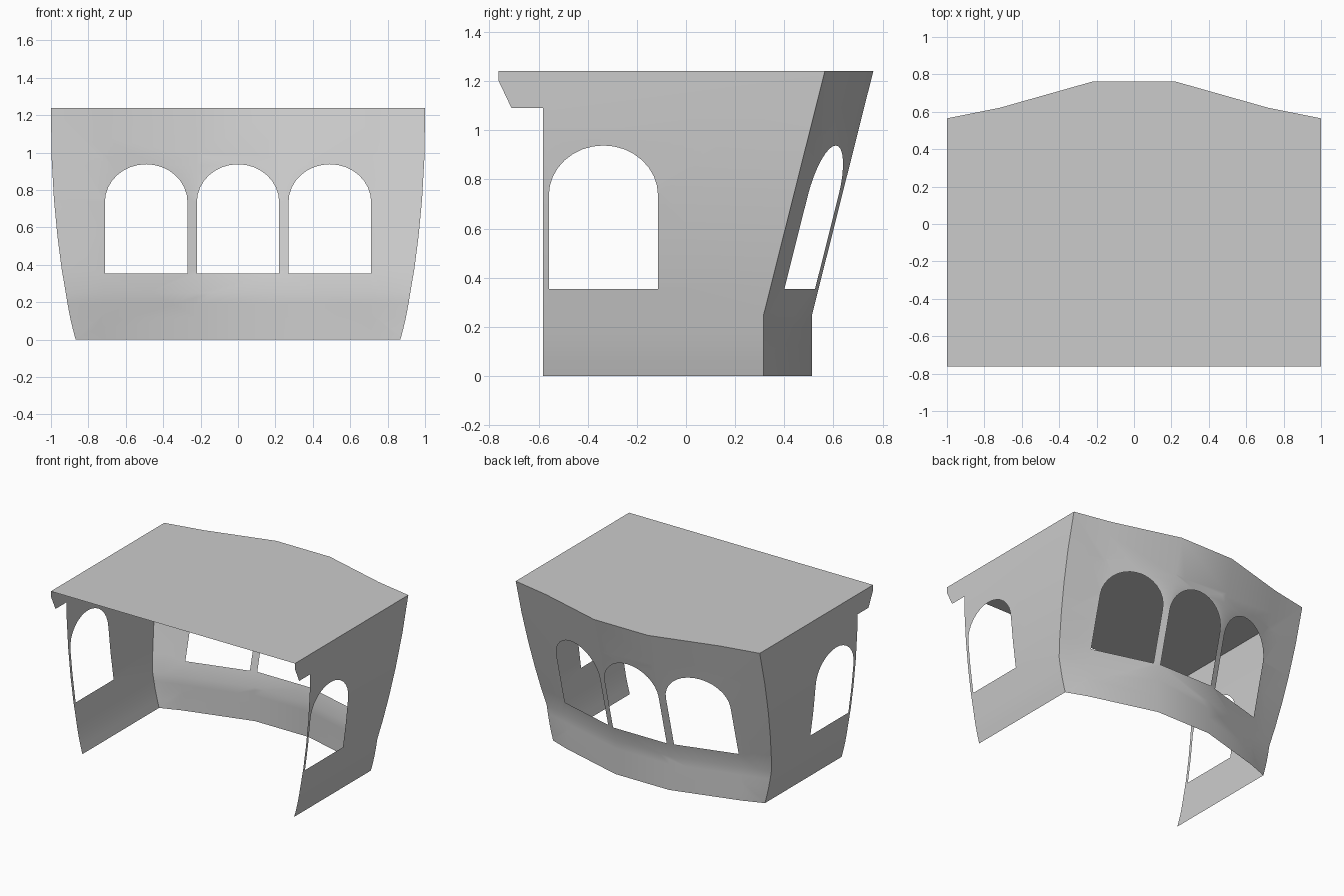
import bpy, bmesh, math
from mathutils import Vector

if "Cube" in bpy.data.objects:
    bpy.data.objects.remove(bpy.data.objects["Cube"])

TOP = 1.24
# side bulge: (height, half width)
BULGE = [(0, .868), (.06, .884), (.12, .898), (.19, .911), (.25, .921), (.38, .943),
         (.55, .965), (.75, .984), (.98, .997), (TOP, 1.0)]
# back wall plan: (distance from centre, set-back from the middle panel)
PLAN = [(0, 0), (.22, 0), (.715, -.14), (1.0, -.197)]


def lerp_table(table, v):
    for (a, fa), (b, fb) in zip(table, table[1:]):
        if v <= b:
            return fa + (fb - fa) * (v - a) / (b - a)
    return table[-1][1]


def half_width(z):
    return lerp_table(BULGE, z)


def back_y(z):
    return lerp_table([(0, .513), (.25, .513), (TOP, .762)], z)


def arch(u0, u1, bottom=.355, spring=.735, top=.938, n=16):
    c, r = (u0 + u1) / 2, (u1 - u0) / 2
    pts = [(u0, bottom), (u1, bottom)]
    return pts + [(c + r * math.cos(math.pi * i / n),
                   spring + (top - spring) * math.sin(math.pi * i / n)) for i in range(n + 1)]


def panel(name, loops, u_cuts, z_cuts, mapping, outward):
    """Fill a flat outline with window holes, slice it, then bend it into place."""
    bm = bmesh.new()
    for loop in loops:
        vs = [bm.verts.new((u, 0, z)) for u, z in loop]
        for a, b in zip(vs, vs[1:] + vs[:1]):
            bm.edges.new((a, b))
    bmesh.ops.triangle_fill(bm, edges=bm.edges[:], use_beauty=True)
    cuts = [((u, 0, 0), (1, 0, 0)) for u in u_cuts] + [((0, 0, z), (0, 0, 1)) for z in z_cuts]
    for co, no in cuts:
        bmesh.ops.bisect_plane(bm, geom=bm.verts[:] + bm.edges[:] + bm.faces[:],
                               dist=1e-5, plane_co=co, plane_no=no)
    for v in bm.verts:
        v.co = mapping(v.co.x, v.co.z)
    bm.normal_update()
    for f in bm.faces:
        if f.normal.dot(Vector(outward)) < 0:
            f.normal_flip()
    me = bpy.data.meshes.new(name)
    bm.to_mesh(me)
    bm.free()
    ob = bpy.data.objects.new(name, me)
    bpy.context.collection.objects.link(ob)
    bpy.ops.object.select_all(action='DESELECT')
    ob.select_set(True)
    bpy.context.view_layer.objects.active = ob
    bpy.ops.object.shade_smooth_by_angle(angle=math.radians(30))
    return ob


# side walls with one arched window and a roof bracket at the front
back_set = PLAN[-1][1]
side_outline = [(-.582, 0), (back_y(0) + back_set, 0), (back_y(.25) + back_set, .25),
                (back_y(TOP) + back_set, TOP), (-.762, TOP), (-.762, 1.2),
                (-.71, 1.09), (-.582, 1.09)]
levels = [z for z, _ in BULGE[1:-1]]
for label, s in (("left", -1), ("right", 1)):
    panel(label + "_side_wall", [side_outline, arch(-.558, -.114)], [], levels,
          lambda u, z, s=s: Vector((s * half_width(z), u, z)), (s, 0, 0))


# faceted, leaning back wall with three arched windows
def back_map(u, z):
    a, edge = abs(u), PLAN[2][0]
    x = a if a <= edge else edge + (a - edge) / (1 - edge) * (half_width(z) - edge)
    return Vector((math.copysign(x, u), back_y(z) + lerp_table(PLAN, a), z))


back_outline = [(-1, 0), (1, 0), (1, TOP), (-1, TOP)]
panel("back_wall", [back_outline, arch(-.22, .22), arch(.27, .712), arch(-.712, -.27)],
      [-.715, -.22, .22, .715], levels, back_map, (0, 1, 0))

# flat roof following the plan of the back wall
right = [(x, back_y(TOP) + o) for x, o in PLAN[1:]]
roof_pts = [(-1, -.762), (1, -.762)] + right[::-1] + [(-x, y) for x, y in right]
me = bpy.data.meshes.new("roof")
me.from_pydata([(x, y, TOP) for x, y in roof_pts], [], [list(range(len(roof_pts)))])
bpy.context.collection.objects.link(bpy.data.objects.new("roof", me))
